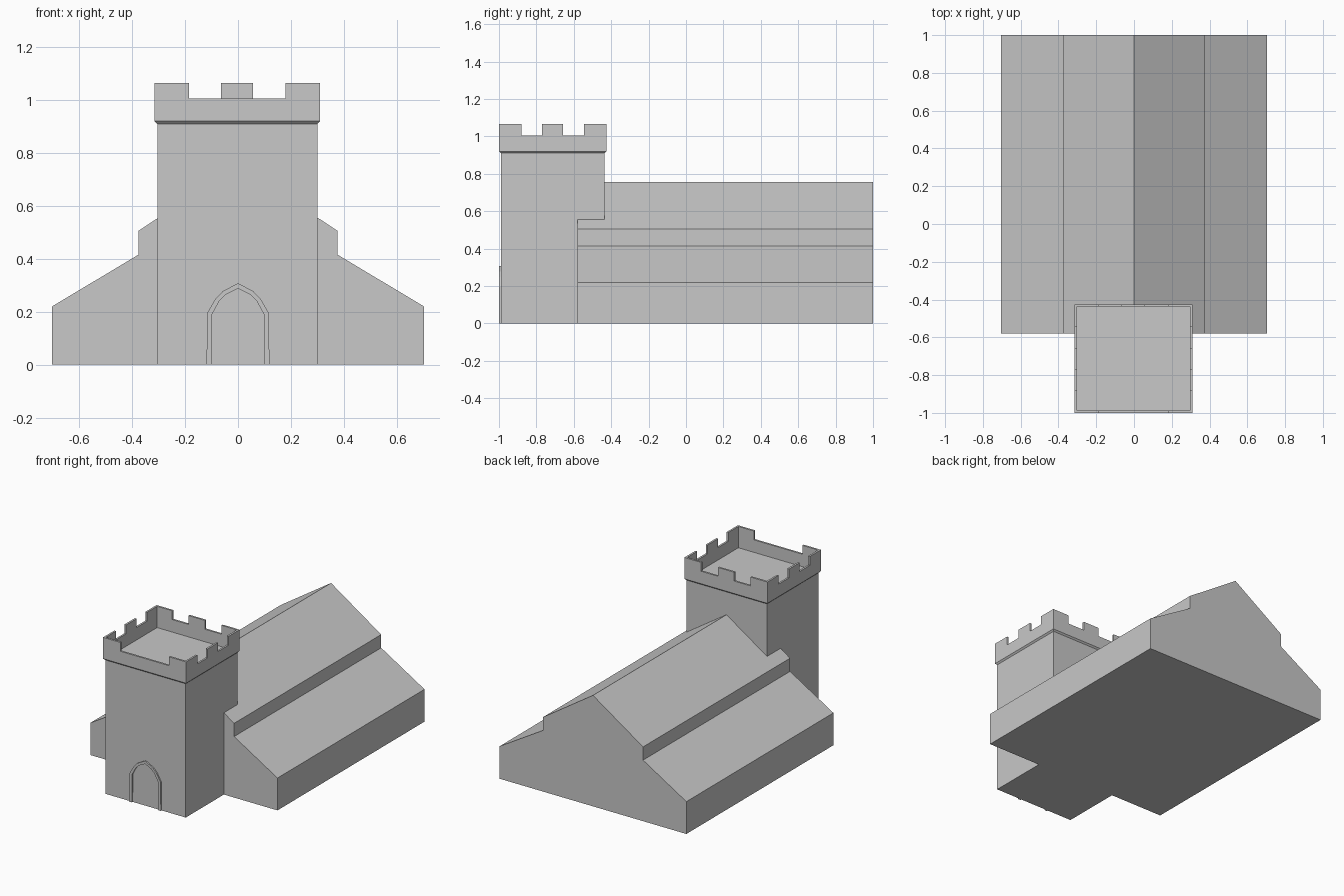
import bpy, bmesh

if "Cube" in bpy.data.objects:
    bpy.data.objects.remove(bpy.data.objects["Cube"])

stone = bpy.data.materials.new("stone grey")
stone.diffuse_color = (0.58, 0.58, 0.58, 1)
stone.use_nodes = True
stone.node_tree.nodes["Principled BSDF"].inputs["Base Color"].default_value = stone.diffuse_color

# tower outline, parapet outline and heights
TX0, TX1, TY0, TY1 = -0.305, 0.30, -0.99, -0.435
PX0, PX1, PY0, PY1 = -0.315, 0.31, -1.0, -0.425
LEDGE, SILL, TOP, WALL = 0.92, 1.005, 1.065, 0.013


def finish(name, bm):
    bmesh.ops.recalc_face_normals(bm, faces=bm.faces)
    mesh = bpy.data.meshes.new(name)
    bm.to_mesh(mesh)
    bm.free()
    mesh.materials.append(stone)
    obj = bpy.data.objects.new(name, mesh)
    bpy.context.collection.objects.link(obj)
    return obj


def loft(name, rings):
    """Closed solid through two or more rings of 3D points."""
    bm = bmesh.new()
    vs = [[bm.verts.new(p) for p in ring] for ring in rings]
    n = len(vs[0])
    bm.faces.new(vs[0])
    bm.faces.new(vs[-1])
    for a, b in zip(vs, vs[1:]):
        for i in range(n):
            j = (i + 1) % n
            bm.faces.new((a[i], a[j], b[j], b[i]))
    return finish(name, bm)


def prism(name, profile, d0, d1, axis="y"):
    """Extrude a (u, z) profile along y or x."""
    if axis == "y":
        rings = [[(u, d, z) for u, z in profile] for d in (d0, d1)]
    else:
        rings = [[(d, u, z) for u, z in profile] for d in (d0, d1)]
    return loft(name, rings)


def rect(x0, x1, y0, y1, z):
    return [(x0, y0, z), (x1, y0, z), (x1, y1, z), (x0, y1, z)]


def battlement(a, b, gaps):
    """Wall profile from a to b with notches cut down to the sill."""
    pts = [(a, LEDGE), (a, TOP)]
    for g0, g1 in gaps:
        pts += [(g0, TOP), (g0, SILL), (g1, SILL), (g1, TOP)]
    return pts + [(b, TOP), (b, LEDGE)]


# nave with stepped side-aisle roofs
half = [(0.703, 0), (0.703, 0.22), (0.377, 0.415), (0.377, 0.505)]
nave = prism("church_body", half + [(0, 0.755)] + [(-x, z) for x, z in reversed(half)],
             -0.58, 1.0)

# tower shaft, flaring out at the top to carry the parapet
tower = loft("tower", [rect(TX0, TX1, TY0, TY1, 0),
                       rect(TX0, TX1, TY0, TY1, 0.91),
                       rect(PX0, PX1, PY0, PY1, LEDGE)])

# join tower and nave into one clean shell
mod = nave.modifiers.new("join", "BOOLEAN")
mod.operation = "UNION"
mod.solver = "EXACT"
mod.object = tower
bpy.context.view_layer.objects.active = nave
bpy.ops.object.modifier_apply(modifier=mod.name)
bpy.data.objects.remove(tower)

# parapet walls: the front has one wide opening, the others a middle merlon
prism("parapet_front", battlement(PX0, PX1, [(-0.185, 0.18)]), PY0, PY0 + WALL)
prism("parapet_back", battlement(PX0, PX1, [(-0.188, -0.065), (0.057, 0.183)]),
      PY1 - WALL, PY1)
side = battlement(PY0 + WALL, PY1 - WALL, [(-0.88, -0.77), (-0.657, -0.545)])
prism("parapet_left", side, PX0, PX0 + WALL, "x")
prism("parapet_right", side, PX1 - WALL, PX1, "x")

# pointed door surround
outer = [(0.119, 0), (0.116, 0.195), (0.086, 0.248), (0.058, 0.277)]
inner = [(0.099, 0), (0.098, 0.19), (0.071, 0.24), (0.048, 0.264)]


def arch(pts, apex):
    return [(-x, z) for x, z in pts] + [(0, apex)] + pts[::-1]


prism("door_surround", arch(outer, 0.308) + arch(inner, 0.288)[::-1], -0.999, -0.988)
